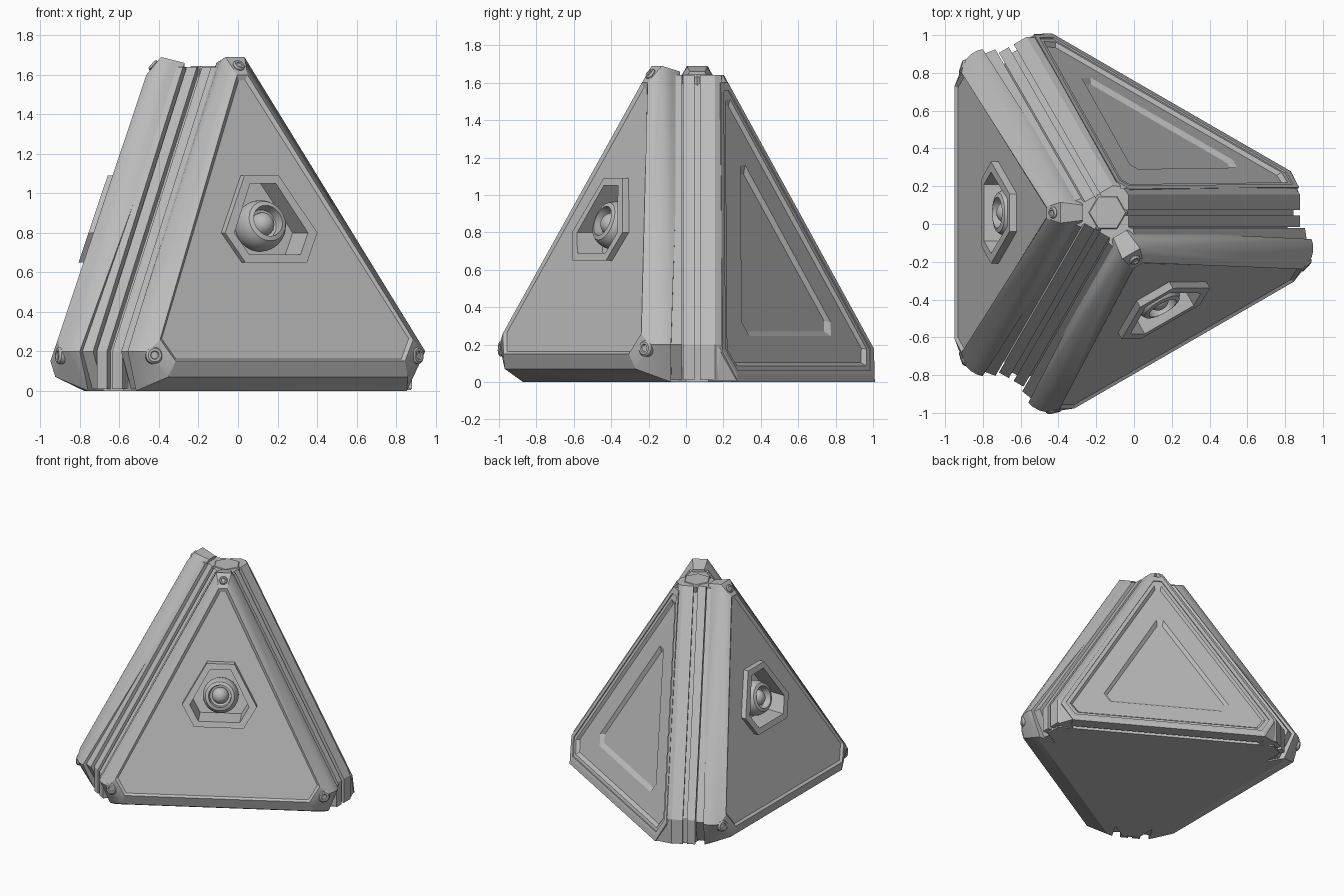
import bpy, bmesh
from math import sin, cos, pi, radians
from mathutils import Vector

if "Cube" in bpy.data.objects:
    bpy.data.objects.remove(bpy.data.objects["Cube"])

mat = bpy.data.materials.new("plain grey")
mat.use_nodes = True
GREY = (0.5, 0.5, 0.5, 1)
mat.diffuse_color = GREY
mat.node_tree.nodes["Principled BSDF"].inputs["Base Color"].default_value = GREY

AXIS = Vector((-0.14, 0.06, 0))
LOW, TOP = 0.2, 1.64


def polar(az, out, side, z):
    """Point at a distance outwards and sideways from the pyramid axis."""
    a = radians(az)
    return AXIS + Vector((out * cos(a) - side * sin(a), out * sin(a) + side * cos(a), z))


def ridge(az, t, z, rise):
    """Point on a sloping corner ridge, vertical near the ground."""
    return polar(az, 0.11 + 0.632 * (TOP - max(z, LOW)) + rise, t, z)


def finish(bm, name, smooth=False):
    bmesh.ops.remove_doubles(bm, verts=bm.verts, dist=0.0002)
    bmesh.ops.recalc_face_normals(bm, faces=bm.faces)
    mesh = bpy.data.meshes.new(name)
    bm.to_mesh(mesh)
    bm.free()
    mesh.materials.append(mat)
    ob = bpy.data.objects.new(name, mesh)
    bpy.context.collection.objects.link(ob)
    if smooth:
        bpy.ops.object.select_all(action='DESELECT')
        ob.select_set(True)
        bpy.context.view_layer.objects.active = ob
        bpy.ops.object.shade_smooth_by_angle(angle=radians(21))
    return ob


def hull(bm, points):
    verts = [bm.verts.new(p) for p in points]
    res = bmesh.ops.convex_hull(bm, input=verts)
    junk = set(res["geom_interior"]) | set(res["geom_unused"])
    bmesh.ops.delete(bm, geom=[v for v in junk if isinstance(v, bmesh.types.BMVert)], context='VERTS')


def loft(bm, rings, cap=True):
    loops = [[bm.verts.new(p) for p in r] for r in rings]
    for a, b in zip(loops, loops[1:]):
        for i in range(len(a)):
            j = (i + 1) % len(a)
            bm.faces.new((a[i], a[j], b[j], b[i]))
    if cap:
        bm.faces.new(loops[-1])


def six(az, half, base, slope, lift):
    """Six-sided ring on a sloping face, from its right half (width, height)."""
    pts = [(u, z) for u, z in half] + [(-u, z) for u, z in reversed(half)]
    return [polar(az, base - slope * z + lift, u, z) for u, z in pts]


def turned(bm, centre, axis, profile, n):
    q = Vector((0, 0, 1)).rotation_difference(axis)
    loft(bm, [[centre + q @ Vector((r * cos(2 * pi * i / n), r * sin(2 * pi * i / n), h))
               for i in range(n)] for r, h in profile])


# Inner core, seen as the groove floors and the underside
bm = bmesh.new()
hull(bm, [ridge(a, t, z, -0.035) for a in (0, 120, 240) for t in (-0.06, 0.06)
          for z in (0, LOW, TOP - 0.01)])
finish(bm, "core")

# Hexagonal cap on the top
bm = bmesh.new()
turned(bm, AXIS + Vector((0, 0, 1.57)), Vector((0, 0, 1)), [(0.11, 0), (0.11, 0.06), (0.095, 0.075)], 6)
finish(bm, "top_cap")

# Stepped strips along the three ridges; the panel side is wider and chamfered.
# Each profile has the amount its foot leans inwards at the ground.
NARROW = ([(0.015, 0), (0.075, 0), (0.075, -0.1), (0.015, -0.1)], 0)
SHOULDER = ([(0.082, 0.025), (0.145, 0.035), (0.145, -0.1), (0.082, -0.1)], 0.1)
WIDE = ([(0.015, 0), (0.095, 0), (0.13, -0.026), (0.1, -0.12), (0.015, -0.12)], 0)
ARMOUR_SIDE, PANEL_SIDE = (NARROW, SHOULDER), (WIDE,)
for az, minus, plus in ((0, ARMOUR_SIDE, PANEL_SIDE), (120, PANEL_SIDE, ARMOUR_SIDE),
                        (240, ARMOUR_SIDE, ARMOUR_SIDE)):
    bm = bmesh.new()
    for side, profiles in ((-1, minus), (1, plus)):
        for prof, lean in profiles:
            hull(bm, [ridge(az, side * t, z, h - lean * (z < LOW))
                      for t, h in prof for z in (0.01, LOW, TOP)])
    bmesh.ops.dissolve_limit(bm, angle_limit=0.01, verts=bm.verts, edges=bm.edges)
    finish(bm, "ridge_strips")

# Two armoured faces with rounded edges and a recessed ball mount
BASE, SLOPE = 0.86, 0.335
FLAT = [(0.03, 1.6), (0.74, 0.26), (0.67, 0.15)]
INSET = [(0.02, 1.57), (0.722, 0.264), (0.66, 0.162)]
HEX = [(0.1, 1.09), (0.27, 0.8), (0.18, 0.65)]
HEX_IN = [(0.075, 1.05), (0.215, 0.8), (0.15, 0.69)]
ROUND = [(0.26, 0.05), (0.235, 0.061), (0.205, 0.068), (0.17, 0.068), (0.14, 0.06)]
for az, place in ((300, "front"), (180, "left")):
    def on(half, lift):
        return six(az, half, BASE, SLOPE, lift)

    bm = bmesh.new()
    flat = on(FLAT, 0)
    pts = list(flat)
    for s in (-1, 1):
        for t, h in ROUND:
            pts += [ridge(az + s * 60, -s * t, z, h) for z in (LOW, 1.6 if t > 0.21 else 1.66)]
        pts.append(ridge(az + s * 60, -s * 0.14, 0, -0.025))
        pts += [polar(az, r, s * u, z) for u, z, r in
                ((0.7, 0.07, 0.785), (0.75, 0, 0.64), (0.055, 1.69, 0.25), (0.04, 1.66, 0.13))]
    hull(bm, pts + [polar(az, 0.16, 0, 0)])
    n = (flat[1] - flat[0]).cross(flat[4] - flat[0]).normalized()
    gone = [f for f in bm.faces if all(abs((v.co - flat[0]).dot(n)) < 0.0005 for v in f.verts)]
    bmesh.ops.delete(bm, geom=gone, context='FACES')
    loft(bm, [flat, on(INSET, -0.014), on(HEX, -0.014), on(HEX, 0.025),
              on(HEX_IN, 0.025), on(HEX_IN, -0.13)])
    finish(bm, place + "_armour", True)

    # Ball with an open collar and a smaller ball inside
    out = (polar(az, 1, 0, SLOPE) - AXIS).normalized()
    prof = [(0.13 * cos(a * pi / 30), 0.13 * sin(a * pi / 30)) for a in range(-12, 7)]
    prof += [(0.082, 0.084), (0.076, 0.03)]
    prof += [(0.06 * cos(a * pi / 14), 0.025 + 0.06 * sin(a * pi / 14)) for a in range(7)]
    bm = bmesh.new()
    turned(bm, polar(az, BASE - SLOPE * 0.835 - 0.075, 0, 0.835), out, prof, 32)
    finish(bm, place + "_ball", True)

    # Round bolts on the three corners
    bm = bmesh.new()
    spots = [(0.29, 0, 1.648, Vector((0.77, 0, 0.64)))]
    spots += [(0.767, s * 0.77, 0.18, Vector((1, s * 0.32, 0.08))) for s in (-1, 1)]
    for r, u, z, d in spots:
        axis = (polar(az, d.x, d.y, d.z) - AXIS).normalized()
        k = 0.7 if z > 1 else 1
        turned(bm, polar(az, r, u, z), axis,
               [(w * k, h) for w, h in ((0.044, -0.03), (0.044, 0), (0.034, 0.01),
                                        (0.022, 0.01), (0.018, 0.003))], 20)
    finish(bm, place + "_bolts", True)

# Panelled back face with stepped recesses
OUTER = [(0.04, 1.6), (0.81, 0.18), (0.73, 0.04)]
SKIRT = [(0.04, 1.6), (0.81, 0.16), (0.73, 0.0)]
LIP = [(0.03, 1.555), (0.775, 0.178), (0.71, 0.062)]
STEP = [(0.025, 1.51), (0.745, 0.175), (0.69, 0.085)]
STEP_IN = [(0.02, 1.475), (0.725, 0.18), (0.677, 0.103)]
PANEL = [(0.025, 1.16), (0.475, 0.32), (0.435, 0.245)]
PANEL_IN = [(0.02, 1.11), (0.447, 0.325), (0.415, 0.27)]
bm = bmesh.new()
loft(bm, [six(60, half, 0.68, 0.32, lift) for half, lift in (
    (SKIRT, -0.1), (SKIRT, -0.005), (OUTER, 0), (LIP, 0), (LIP, -0.008), (STEP, -0.008),
    (STEP_IN, -0.028), (PANEL, -0.028), (PANEL_IN, -0.05))])
finish(bm, "back_panel")

# Corner blocks joining the panel to the ridge feet
bm = bmesh.new()
for s in (-1, 1):
    pts = [ridge(60 + s * 60, -s * t, z, h) for t, h in ((0.085, -0.004), (0.1, -0.15))
           for z in (0.005, LOW)]
    pts += [polar(60, 0.672 - 0.32 * z - d, s * u, z) for u, z in ((0.805, 0.17), (0.73, 0.005))
            for d in (0, 0.1)]
    hull(bm, pts)
finish(bm, "panel_corners")
